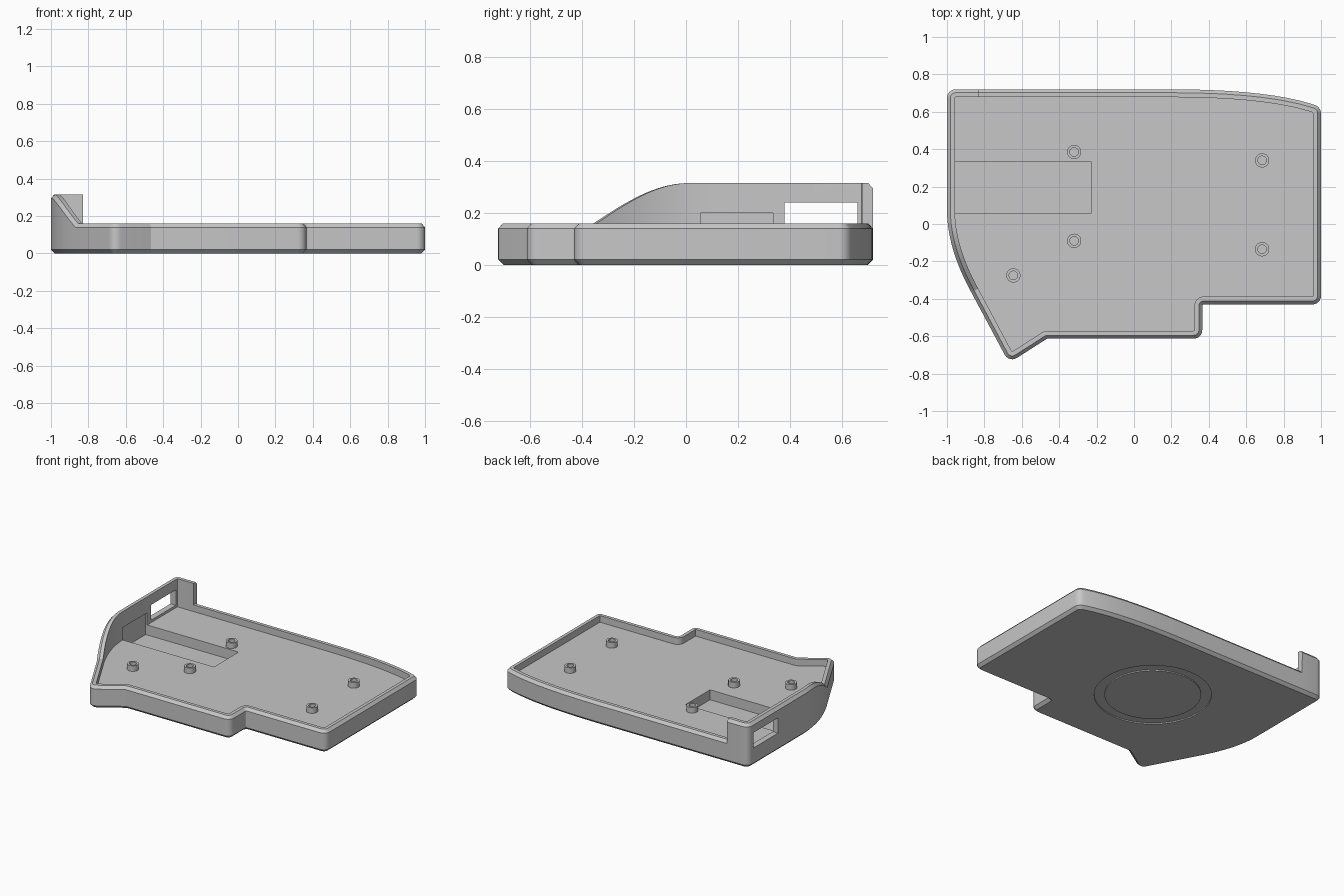
import bpy, bmesh, math
from mathutils import Vector

cube = bpy.data.objects.get("Cube")
if cube:
    bpy.data.objects.remove(cube)

RIM, TALL, FLOOR, WALL = 0.16, 0.315, 0.112, 0.042

grey = bpy.data.materials.new("plain grey")
grey.use_nodes = True
grey.diffuse_color = (0.57, 0.57, 0.57, 1)
grey.node_tree.nodes["Principled BSDF"].inputs["Base Color"].default_value = (0.57, 0.57, 0.57, 1)


def finish(bm, name):
    bmesh.ops.recalc_face_normals(bm, faces=bm.faces)
    mesh = bpy.data.meshes.new(name)
    bm.to_mesh(mesh)
    bm.free()
    mesh.materials.append(grey)
    obj = bpy.data.objects.new(name, mesh)
    bpy.context.collection.objects.link(obj)
    return obj


def smooth(obj):
    bpy.ops.object.select_all(action='DESELECT')
    obj.select_set(True)
    bpy.context.view_layer.objects.active = obj
    bpy.ops.object.shade_smooth_by_angle(angle=math.radians(25))


def bezier(a, b, c, n):
    pts = []
    for i in range(n + 1):
        t = i / n
        pts.append(tuple((1 - t) ** 2 * p + 2 * t * (1 - t) * q + t * t * r
                         for p, q, r in zip(a, b, c)) + (0,))
    return pts


def rounded(corners, steps=6):
    """Outline from (x, y, radius) corners."""
    out = []
    for i, (x, y, r) in enumerate(corners):
        p = Vector((x, y))
        if r == 0:
            out.append(p)
            continue
        a = (Vector(corners[i - 1][:2]) - p).normalized()
        b = (Vector(corners[(i + 1) % len(corners)][:2]) - p).normalized()
        half = a.angle(b) / 2
        centre = p + (a + b).normalized() * (r / math.sin(half))
        start = p + a * (r / math.tan(half)) - centre
        end = p + b * (r / math.tan(half)) - centre
        sweep = start.angle_signed(end)
        for k in range(steps + 1):
            ang = -sweep * k / steps
            c, s = math.cos(ang), math.sin(ang)
            out.append(centre + Vector((c * start.x - s * start.y, s * start.x + c * start.y)))
    return out


def inset(pts, d):
    """Move a counter-clockwise outline inwards by d."""
    out = []
    for i, p in enumerate(pts):
        e1 = (p - pts[i - 1]).normalized()
        e2 = (pts[(i + 1) % len(pts)] - p).normalized()
        n1, n2 = Vector((-e1.y, e1.x)), Vector((-e2.y, e2.x))
        out.append(p + (n1 + n2) * (d / (1 + n1.dot(n2))))
    return out


def rim_height(p):
    """Low rim everywhere, rising to a tall wall at the back of the -x side."""
    if p.x > -0.8295 or p.y < -0.365:
        return RIM
    t = min(1, (p.y + 0.365) / 0.375)
    return RIM + (TALL - RIM) * math.sin(t * math.pi / 2)


def lathe(name, profile, x, y, closed=False, n=32):
    bm = bmesh.new()
    vs = [bm.verts.new((r, 0, z)) for r, z in profile]
    pairs = list(zip(vs, vs[1:])) + ([(vs[-1], vs[0])] if closed else [])
    edges = [bm.edges.new(p) for p in pairs]
    bmesh.ops.spin(bm, geom=vs + edges, cent=(0, 0, 0), axis=(0, 0, 1),
                   angle=math.tau, steps=n, use_duplicate=False)
    bmesh.ops.remove_doubles(bm, verts=bm.verts, dist=0.0005)
    bmesh.ops.translate(bm, verts=bm.verts, vec=(x, y, 0))
    return finish(bm, name)


def box(name, lo, hi):
    bm = bmesh.new()
    bmesh.ops.create_cube(bm, size=1)
    for v in bm.verts:
        v.co = [a if c < 0 else b for c, a, b in zip(v.co, lo, hi)]
    return finish(bm, name)


# Case outline, counter-clockwise from the front tip
corners = [(-0.668, -0.743, 0.046), (-0.465, -0.613, 0.01), (0.365, -0.613, 0.046),
           (0.365, -0.43, 0.008), (1, -0.43, 0.046), (1, 0.625, 0.05)]
corners += bezier((1, 0.625), (0.75, 0.72), (0.2, 0.72), 10)[1:]
corners += [(-0.829, 0.72, 0), (-0.83, 0.72, 0), (-1, 0.72, 0.046)]
corners += bezier((-1, 0.08), (-1, -0.13), (-0.87, -0.365), 20)
outline = rounded(corners)
tops = [rim_height(p) for p in outline]

# Tray: stacked rings up the outside, over the rim and down to the floor
rings = [(0.02, lambda t: 0), (0, lambda t: 0.02), (0, lambda t: t - 0.02),
         (0.018, lambda t: t), (WALL, lambda t: t), (WALL, lambda t: FLOOR)]
bm = bmesh.new()
loops = [[bm.verts.new((p.x, p.y, z(t))) for p, t in zip(inset(outline, d), tops)]
         for d, z in rings]
for low, high in zip(loops, loops[1:]):
    for i in range(len(low)):
        bm.faces.new((low[i - 1], low[i], high[i], high[i - 1]))
bm.faces.new(loops[0])
bm.faces.new(loops[-1])
tray = finish(bm, "case_tray")

# Cuts: battery pocket, side port and ring groove underneath
cutters = [box("pocket_cutter", (-0.97, 0.055, 0.04), (-0.23, 0.335, 0.2)),
           box("port_cutter", (-1.1, 0.38, 0.13), (-0.9, 0.66, 0.24)),
           lathe("groove_cutter", [(0.315, -0.02), (0.383, -0.02), (0.383, 0.008), (0.315, 0.008)],
                 -0.11, 0.06, closed=True, n=64)]
for c in cutters:
    c.hide_render = True
    mod = tray.modifiers.new(c.name, 'BOOLEAN')
    mod.operation, mod.solver, mod.object = 'DIFFERENCE', 'EXACT', c
bpy.context.view_layer.update()
graph = bpy.context.evaluated_depsgraph_get()
cut_mesh = bpy.data.meshes.new_from_object(tray.evaluated_get(graph))
tray.modifiers.clear()
tray.data = cut_mesh
for c in cutters:
    bpy.data.objects.remove(c)
smooth(tray)

# Screw standoffs
spots = [(-0.32, 0.385), (-0.32, -0.09), (-0.645, -0.275), (0.685, 0.34), (0.685, -0.135)]
for i, (x, y) in enumerate(spots):
    post = lathe(f"standoff_{i + 1}", [(0.038, FLOOR - 0.005), (0.038, 0.152), (0.023, 0.152),
                                       (0.023, FLOOR + 0.002), (0, FLOOR + 0.002)], x, y)
    smooth(post)
